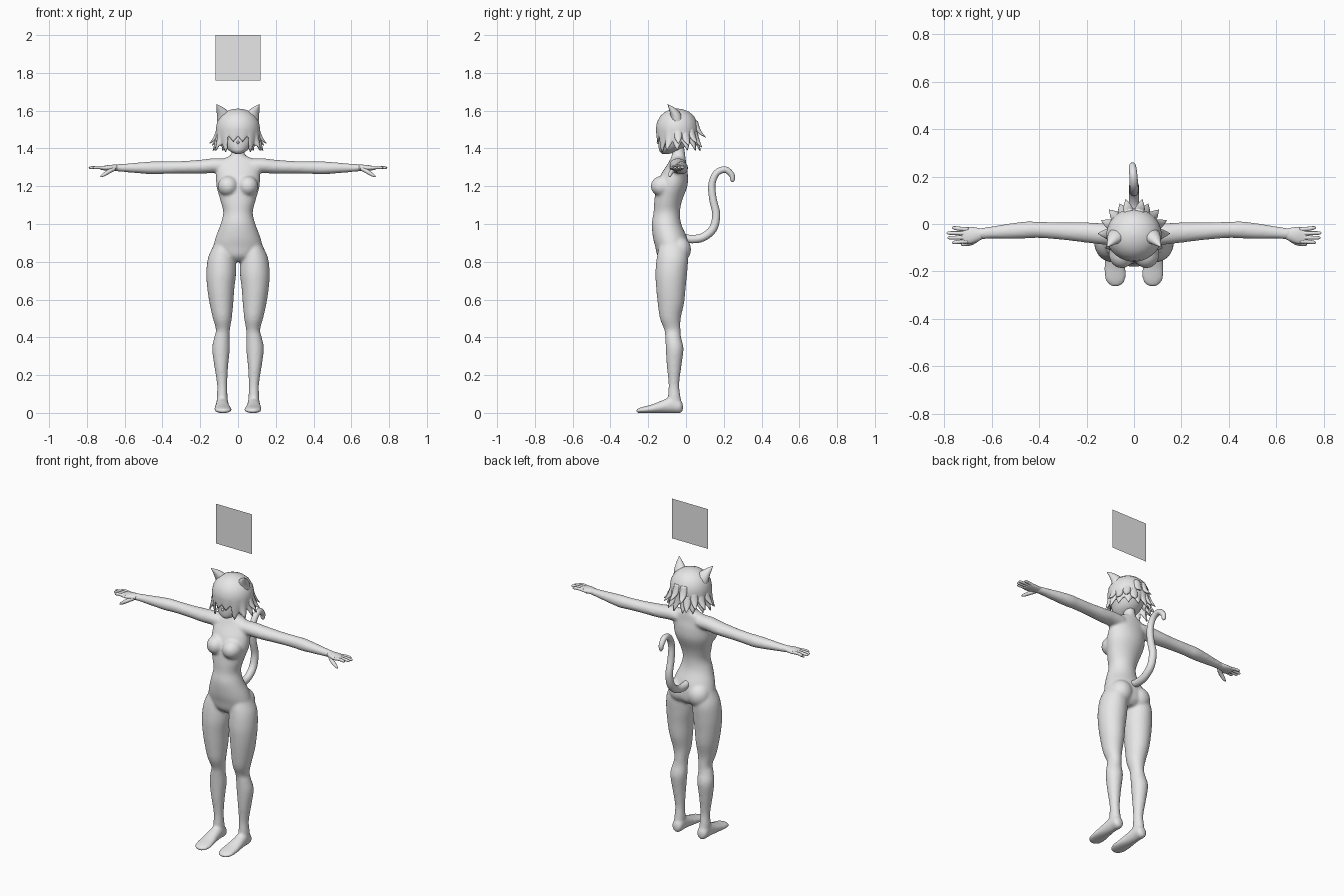
import bpy, bmesh, math
from mathutils import Vector

grey = bpy.data.materials.new("plain_grey")
grey.diffuse_color = (0.8, 0.8, 0.8, 1)

AXES = {'x': ((0, 1, 0), (0, 0, 1)), 'y': ((1, 0, 0), (0, 0, 1)), 'z': ((1, 0, 0), (0, 1, 0))}


def spline(rows, steps):
    """Catmull-Rom resampling of rows of numbers."""
    rows = [tuple(r) for r in rows]
    p = [rows[0]] + rows + [rows[-1]]
    out = []
    for i in range(1, len(p) - 2):
        for k in range(steps):
            t = k / steps
            out.append([0.5 * (2 * b + (c - a) * t + (2 * a - 5 * b + 4 * c - d) * t * t
                               + (3 * b - a - 3 * c + d) * t ** 3)
                        for a, b, c, d in zip(p[i - 1], p[i], p[i + 1], p[i + 2])])
    return out + [list(rows[-1])]


def sweep(bm, rows, axis=None, ref=(1, 0, 0), seg=24, steps=4):
    """Closed tube through rows (x, y, z, radius_u, radius_v)."""
    pts = spline(rows, steps)
    rings = []
    for i, r in enumerate(pts):
        c = Vector(r[:3])
        if axis:
            u, v = map(Vector, AXES[axis])
        else:
            a, b = pts[max(i - 1, 0)], pts[min(i + 1, len(pts) - 1)]
            t = (Vector(b[:3]) - Vector(a[:3])).normalized()
            u = Vector(ref)
            u = (u - t * u.dot(t)).normalized()
            v = t.cross(u)
        ru, rv = max(r[3], .001), max(r[4], .001)
        rings.append([bm.verts.new(c + u * ru * math.cos(2 * math.pi * k / seg)
                                   + v * rv * math.sin(2 * math.pi * k / seg)) for k in range(seg)])
    for a, b in zip(rings, rings[1:]):
        for k in range(seg):
            j = (k + 1) % seg
            bm.faces.new((a[k], a[j], b[j], b[k]))
    bm.faces.new(rings[0])
    bm.faces.new(rings[-1])


def ball(bm, c, r):
    vs = bmesh.ops.create_uvsphere(bm, u_segments=24, v_segments=14, radius=1)['verts']
    bmesh.ops.scale(bm, vec=r, verts=vs)
    bmesh.ops.translate(bm, vec=c, verts=vs)


def flip(rows, s):
    return [(r[0] * s,) + tuple(r[1:]) for r in rows]


def finish(name, bm):
    bmesh.ops.recalc_face_normals(bm, faces=bm.faces)
    me = bpy.data.meshes.new(name)
    bm.to_mesh(me)
    bm.free()
    me.materials.append(grey)
    for p in me.polygons:
        p.use_smooth = True
    ob = bpy.data.objects.new(name, me)
    bpy.context.collection.objects.link(ob)
    return ob


# Body: torso, legs, feet and arms fused into one skin
torso = [(0, -.07, .80, .06, .05), (0, -.07, .83, .11, .08), (0, -.075, .88, .128, .088),
         (0, -.085, .93, .118, .09), (0, -.103, 1.0, .092, .078), (0, -.102, 1.06, .078, .07),
         (0, -.095, 1.12, .092, .073), (0, -.075, 1.2, .114, .082), (0, -.062, 1.26, .116, .072),
         (0, -.05, 1.31, .115, .052), (0, -.043, 1.34, .095, .042), (0, -.04, 1.36, .045, .036),
         (0, -.04, 1.385, .032, .034), (0, -.045, 1.42, .031, .033)]
leg = [(.07, -.075, .95, .03, .04), (.078, -.072, .88, .055, .07), (.086, -.072, .82, .073, .083),
       (.089, -.078, .74, .079, .084), (.091, -.08, .66, .072, .078), (.088, -.08, .58, .063, .07),
       (.083, -.083, .5, .05, .055), (.08, -.072, .44, .037, .043), (.085, -.068, .4, .041, .042),
       (.09, -.06, .34, .047, .047), (.089, -.063, .25, .037, .039), (.084, -.064, .15, .027, .028),
       (.084, -.062, .08, .029, .034), (.083, -.058, .03, .03, .034)]
foot = [(.083, -.016, .03, .012, .016), (.083, -.03, .034, .03, .035), (.083, -.07, .043, .033, .044),
        (.083, -.12, .034, .037, .035), (.081, -.18, .022, .045, .023), (.079, -.225, .016, .045, .017),
        (.078, -.25, .012, .034, .013), (.078, -.264, .01, .014, .008)]
arm = [(.06, -.045, 1.308, .045, .038), (.13, -.042, 1.309, .045, .039), (.2, -.036, 1.303, .043, .037),
       (.3, -.03, 1.3, .037, .033), (.4, -.025, 1.298, .034, .033), (.45, -.025, 1.297, .036, .034),
       (.52, -.03, 1.297, .033, .029), (.6, -.036, 1.297, .026, .022), (.665, -.043, 1.298, .024, .017)]
bm = bmesh.new()
sweep(bm, torso, 'z', seg=40)
for s in (1, -1):
    sweep(bm, flip(leg, s), 'z')
    sweep(bm, flip(foot, s), 'y')
    sweep(bm, flip(arm, s), 'x')
    ball(bm, (s * .052, -.125, 1.2), (.055, .062, .055))    # chest
    ball(bm, (s * .062, -.04, .865), (.066, .067, .07))     # buttock
body = finish("body", bm)
m = body.modifiers.new("fuse", 'REMESH')
m.mode = 'VOXEL'
m.voxel_size = .007
m.use_smooth_shade = True
m = body.modifiers.new("soften", 'SMOOTH')
m.factor = .5
m.iterations = 8

# Hands: palm, four fingers and a drooping thumb
palm = [(.64, -.042, 1.298, .022, .016), (.68, -.047, 1.297, .034, .016),
        (.71, -.049, 1.296, .036, .012), (.73, -.049, 1.296, .03, .008)]
for s, side in ((1, "left"), (-1, "right")):
    bm = bmesh.new()
    sweep(bm, flip(palm, s), 'x', seg=20)
    for y0, y1, x1 in ((-.023, -.016, .768), (-.04, -.038, .79), (-.057, -.058, .786), (-.073, -.078, .768)):
        f = [(.70, y0, 1.297, .009, .009), (.74, (y0 + y1) / 2, 1.3, .0085, .0085),
             (x1 - .008, y1, 1.298, .007, .007), (x1, y1, 1.297, .002, .002)]
        sweep(bm, flip(f, s), ref=(0, 1, 0), seg=10)
    thumb = [(.655, -.058, 1.294, .012, .012), (.685, -.077, 1.277, .012, .011),
             (.712, -.085, 1.26, .009, .009), (.728, -.088, 1.25, .003, .003)]
    sweep(bm, flip(thumb, s), ref=(0, 1, 0), seg=12)
    finish(side + "_hand", bm)

# Head
bm = bmesh.new()
sweep(bm, [(0, -.108, 1.37, .012, .016), (0, -.095, 1.385, .042, .045), (0, -.075, 1.41, .068, .07),
           (0, -.06, 1.45, .088, .085), (0, -.052, 1.5, .098, .094), (0, -.048, 1.55, .09, .088),
           (0, -.048, 1.59, .05, .05)], 'z', seg=32)
ball(bm, (0, -.146, 1.432), (.007, .009, .008))
finish("head", bm)

# Hair: dome whose lower rim breaks into pointed locks
SEG, LOCKS = 112, 14
dome = [(1.611, .02), (1.607, .3), (1.594, .58), (1.572, .82), (1.54, .98), (1.51, 1.03)]
bm = bmesh.new()
rings = [[] for _ in range(len(dome) + 6)]
for k in range(SEG):
    a = 2 * math.pi * k / SEG - math.pi / 2
    d = min(k, SEG - k) / SEG * 2 * math.pi
    ph = (k / SEG * LOCKS) % 1
    tri = 1 - abs(2 * ph - 1)
    if d < .55:
        rim, flare = 1.465 - .03 * tri, -.004
    elif d < 1.0:
        rim, flare = 1.425 - .045 * tri, -.008
    else:
        rim, flare = 1.435 - .045 * tri, .024 * tri - .006
    for i in range(len(rings)):
        if i < len(dome):
            z, r = dome[i][0], .113 * dome[i][1]
        else:
            t = (i - len(dome) + 1) / 6
            z, r = 1.51 + (rim - 1.51) * t, .1164 + flare * t * t
        rings[i].append(bm.verts.new((r * math.cos(a), -.047 + .96 * r * math.sin(a), z)))
for p, q in zip(rings, rings[1:]):
    for k in range(SEG):
        j = (k + 1) % SEG
        bm.faces.new((p[k], q[k], q[j], p[j]))
bm.faces.new(rings[0])
hair = finish("hair", bm)
m = hair.modifiers.new("thickness", 'SOLIDIFY')
m.thickness = .008

# Flicked-out locks at the sides and back
bm = bmesh.new()
tips = [(s * x, y, z) for s in (1, -1) for x, y, z in
        ((.152, -.04, 1.425), (.138, .015, 1.415), (.105, .06, 1.425), (.035, .105, 1.458), (.06, .085, 1.405))]
for x, y, z in tips:
    n = Vector((x, y + .047, 0)).normalized()
    r0 = Vector((0, -.047, 0)) + n * .1
    r1 = Vector((0, -.047, 0)) + n * .118
    sweep(bm, [(r0.x, r0.y, z + .085, .012, .02), (r1.x, r1.y, z + .035, .011, .02),
               (x, y, z, .001, .001)], ref=tuple(n), seg=10)
finish("hair_locks", bm)

# Pointed ears
for s, side in ((1, "left"), (-1, "right")):
    bm = bmesh.new()
    sweep(bm, flip([(.066, -.045, 1.54, .042, .034), (.078, -.055, 1.575, .036, .028),
                    (.094, -.073, 1.605, .021, .017), (.113, -.097, 1.634, .001, .001)], s), seg=16)
    finish(side + "_ear", bm)

# Curled tail
bm = bmesh.new()
sweep(bm, [(0, -.02, .93, .02, .02), (0, .03, .92, .022, .022), (0, .09, .93, .022, .022),
           (0, .143, .975, .022, .022), (0, .16, 1.05, .021, .021), (0, .143, 1.13, .02, .02),
           (0, .137, 1.21, .019, .019), (0, .162, 1.27, .018, .018), (-.003, .208, 1.288, .017, .017),
           (-.006, .242, 1.26, .015, .015), (-.006, .246, 1.232, .011, .011),
           (-.006, .244, 1.222, .003, .003)], seg=16)
finish("tail", bm)

# Floating square panel
bm = bmesh.new()
bm.faces.new([bm.verts.new(c) for c in ((-.12, -.04, 1.76), (.12, -.04, 1.76), (.12, -.04, 2), (-.12, -.04, 2))])
finish("floating_panel", bm)
